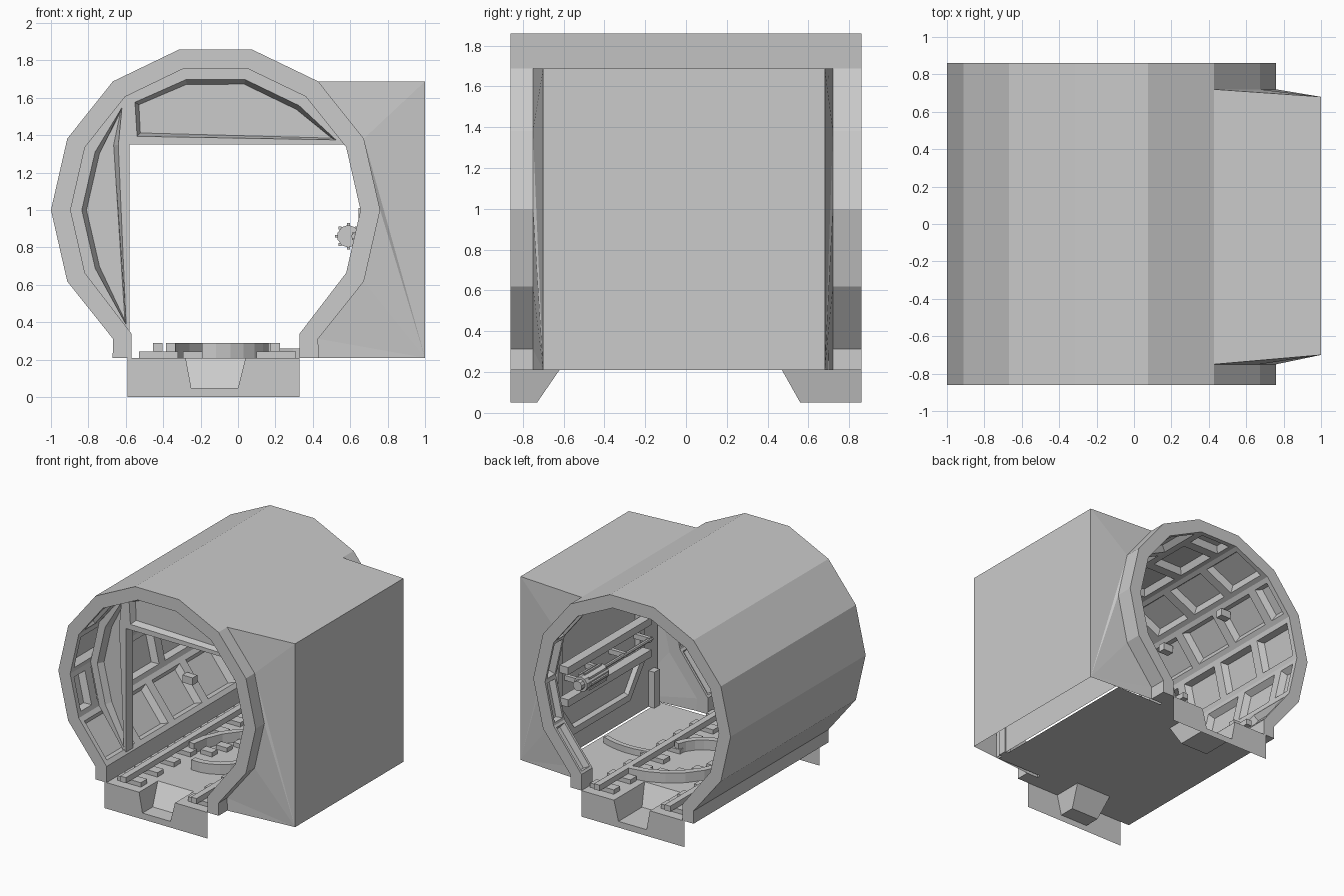
import bpy, bmesh, math
from mathutils import Vector

if "Cube" in bpy.data.objects:
    bpy.data.objects.remove(bpy.data.objects["Cube"])

CX, CZ, RO, RI, L = -0.12, 1.0, 0.88, 0.775, 0.86
FLOOR, Y0, Y1 = 0.21, -0.75, 0.72          # floor level, side room opening in y


def finish(bm, name):
    me = bpy.data.meshes.new(name)
    bm.to_mesh(me)
    bm.free()
    ob = bpy.data.objects.new(name, me)
    bpy.context.collection.objects.link(ob)
    return ob


def face(bm, pts):
    return bm.faces.new([bm.verts.new(p) for p in pts])


def box(name, x0, x1, y0, y1, z0, z1):
    bm = bmesh.new()
    bmesh.ops.create_cube(bm, size=1)
    for v in bm.verts:
        v.co = ((x0 + x1) / 2 + v.co.x * (x1 - x0), (y0 + y1) / 2 + v.co.y * (y1 - y0),
                (z0 + z1) / 2 + v.co.z * (z1 - z0))
    return finish(bm, name)


def plate(name, pts, y, depth):
    """Solid slab with an x-z outline, facing -y."""
    bm = bmesh.new()
    f = face(bm, [(x, y, z) for x, z in pts])
    f.normal_update()
    if f.normal.y > 0:
        f.normal_flip()
    ext = bmesh.ops.extrude_face_region(bm, geom=[f], use_keep_orig=True)['geom']
    bmesh.ops.translate(bm, vec=(0, depth, 0), verts=[g for g in ext if isinstance(g, bmesh.types.BMVert)])
    bmesh.ops.recalc_face_normals(bm, faces=bm.faces[:])
    return bm


def ring(r, k):
    a = k * math.tau / 14
    return (CX + r * math.cos(a), CZ + r * math.sin(a))


# Tunnel lining: outer and inner profiles running from right foot to left foot
outer = [(0.43, FLOOR)] + [ring(RO, k) for k in range(-2, 10)] + [(-0.67, FLOOR)]
inner = [(0.33, FLOOR), (0.33, 0.34)] + [ring(RI, k) for k in range(-1, 9)] + [(-0.57, 0.34), (-0.57, FLOOR)]
bm = bmesh.new()
cells = []
n = len(outer) - 1
for i in range(n):
    (ox0, oz0), (ox1, oz1) = outer[i], outer[i + 1]
    (ix0, iz0), (ix1, iz1) = inner[i], inner[i + 1]
    side = i < 5                              # facets open to the side room
    spans = [(-L, Y0), (Y1, L)] if side else [(-L, L)]
    for a, b in spans:
        face(bm, [(ox0, a, oz0), (ox0, b, oz0), (ox1, b, oz1), (ox1, a, oz1)])
        for y in (a, b):
            face(bm, [(ox0, y, oz0), (ox1, y, oz1), (ix1, y, iz1), (ix0, y, iz0)])
        if side:
            cuts = [a, b]
        elif i % 2:
            cuts = [-L, -0.43, 0, 0.43, L]
        else:
            cuts = [-L, -0.645, -0.215, 0.215, 0.645, L]
        for c, d in zip(cuts, cuts[1:]):
            f = face(bm, [(ix0, c, iz0), (ix1, c, iz1), (ix1, d, iz1), (ix0, d, iz0)])
            if 0 < i < n - 1:
                cells.append((f, d - c))
for i, (a, b) in enumerate([(outer[0], inner[0]), (outer[-1], inner[-1])]):
    for s, e in ([(-L, Y0), (Y1, L)] if i == 0 else [(-L, L)]):
        face(bm, [(a[0], s, a[1]), (a[0], e, a[1]), (b[0], e, b[1]), (b[0], s, b[1])])
face(bm, [(p[0], y, p[1]) for p, y in
          ((outer[5], Y0), (outer[5], Y1), (inner[5], Y1), (inner[5], Y0))])
# Coffers pressed into the lining
bm.normal_update()
for wide in (False, True):
    fs = [f for f, w in cells if (w > 0.2) == wide]
    t = 0.055 if wide else 0.028
    bmesh.ops.inset_individual(bm, faces=fs, thickness=t)
    bmesh.ops.inset_individual(bm, faces=fs, thickness=t * 0.6, depth=-0.05)
finish(bm, "tunnel_lining")

# Side room outer shell: tapered walls fan from the ring to the far edge
bm = bmesh.new()
prof = outer[:6]
top = prof[5][1]
for ya, yb in ((Y0, -0.70), (Y1, 0.68)):
    B, T = (1, yb, FLOOR), (1, yb, top)
    P = [(x, ya, z) for x, z in prof]
    for p, q in zip(P[:4], P[1:5]):
        face(bm, [p, B, q])
    face(bm, [P[4], B, T])
    face(bm, [P[4], T, P[5]])
face(bm, [(1, -.70, FLOOR), (1, .68, FLOOR), (1, .68, top), (1, -.70, top)])
face(bm, [(prof[5][0], Y0, top), (1, -.70, top), (1, .68, top), (prof[5][0], Y1, top)])
bmesh.ops.remove_doubles(bm, verts=bm.verts[:], dist=1e-4)
bmesh.ops.recalc_face_normals(bm, faces=bm.faces[:])
finish(bm, "side_room_shell")

# Inner room wall with a recessed eight-sided panel
bm = bmesh.new()
wx = 0.76
face(bm, [(wx, -.72, FLOOR), (wx, -.72, 1.65), (wx, .70, 1.65), (wx, .70, FLOOR)])
finish(bm, "inner_room_wall")
octo = [(-.5, .62), (-.32, .38), (.42, .38), (.6, .62), (.6, 1.25), (.42, 1.5), (-.32, 1.5), (-.5, 1.25)]
bm = bmesh.new()
f = face(bm, [(wx - 0.04, y, z) for y, z in octo])
f.normal_update()
if f.normal.x > 0:
    f.normal_flip()
bmesh.ops.inset_individual(bm, faces=[f], thickness=0.06)
bmesh.ops.inset_individual(bm, faces=[f], thickness=0.02, depth=-0.03)
for p, q in zip(octo, octo[1:] + octo[:1]):
    face(bm, [(wx - .04, *p), (wx - .04, *q), (wx, *q), (wx, *p)])
finish(bm, "wall_panel_frame")
box("room_post", .71, .77, -.68, -.61, FLOOR, .5)

# Bulkhead near the front: side and top segments with sunken panels
left = [(-.58, .33), (-.58, 1.35), ring(RI, 9 - 4)] + [ring(RI, k) for k in (6, 7, 8)]
upper = [(-.58, 1.35), (.578, 1.35)] + [ring(RI, k) for k in (2, 3, 4, 5)]
for name, pts in (("bulkhead_side", left), ("bulkhead_top", upper)):
    bm = plate(name, pts, -0.60, 0.09)
    f = min(bm.faces, key=lambda g: g.calc_center_median().y)
    bmesh.ops.inset_individual(bm, faces=[f], thickness=0.06)
    bmesh.ops.inset_individual(bm, faces=[f], thickness=0.025, depth=-0.05)
    finish(bm, name)

# Floor deck with a drain channel sunk at each end
bm = bmesh.new()
XA, XB, xa, xb = -.59, .33, (-.28, -.25), (.04, .0)


def flat(x0, x1, y0, y1, z=FLOOR):
    face(bm, [(x0, y0, z), (x1, y0, z), (x1, y1, z), (x0, y1, z)])


flat(XA, XB, -.62, .47)
flat(XB, .74, -.72, .70)
for ye, yb, yt in ((-L, -.73, -.62), (L, .56, .47)):
    lo, hi = min(ye, yt), max(ye, yt)
    flat(XA, xa[0], lo, hi)
    flat(xb[0], XB, lo, hi)
    flat(xa[1], xb[1], min(ye, yb), max(ye, yb), 0.05)
    for xt, xm in (xa, xb):
        face(bm, [(xt, ye, FLOOR), (xm, ye, .05), (xm, yb, .05), (xt, yt, FLOOR)])
    face(bm, [(xa[0], yt, FLOOR), (xb[0], yt, FLOOR), (xb[1], yb, .05), (xa[1], yb, .05)])
    # notched end plate
    face(bm, [(x, ye, z) for x, z in ((XA, FLOOR), (XA, 0), (XB, 0), (XB, FLOOR), (xb[0], FLOOR),
                                      (xb[1], .05), (xa[1], .05), (xa[0], FLOOR))])
finish(bm, "floor_deck")


# Rails: straight main pair and a curved branch into the room
def sweep(name, path, w, z0, z1):
    bm = bmesh.new()
    P = [Vector((*p, 0)) for p in path]
    rows = []
    for i, p in enumerate(P):
        d = (P[min(i + 1, len(P) - 1)] - P[max(i - 1, 0)]).normalized()
        s = Vector((-d.y, d.x, 0)) * w / 2
        rows.append([bm.verts.new((q.x, q.y, z)) for q, z in ((p - s, z0), (p + s, z0), (p + s, z1), (p - s, z1))])
    for a, b in zip(rows, rows[1:]):
        for k in range(4):
            bm.faces.new((a[k], a[(k + 1) % 4], b[(k + 1) % 4], b[k]))
    bm.faces.new(rows[0])
    bm.faces.new(rows[-1][::-1])
    bmesh.ops.recalc_face_normals(bm, faces=bm.faces[:])
    finish(bm, name)


def arc(cx, cy, r, a0, a1, k=6):
    return [(cx + r * math.cos(math.radians(a0 + (a1 - a0) * i / k)),
             cy + r * math.sin(math.radians(a0 + (a1 - a0) * i / k))) for i in range(k + 1)]


for j, x in enumerate((-.43, .20)):
    sweep(f"main_rail_{j}", [(x, -.85), (x, .85)], .05, FLOOR + .035, .29)
    for i in range(8):
        y = -.74 + i * .211
        box(f"sleeper_{j}_{i}", x - .10, x + .11, y - .04, y + .04, FLOOR, FLOOR + .035)
sweep("branch_rail_outer", arc(.2, -.1, .56, 178, 92), .05, FLOOR, .29)
sweep("branch_rail_inner", arc(-.15, 0, .3, -98, -15), .05, FLOOR, .29)
sweep("room_rail", arc(.43, -.5, .62, 110, 68), .04, FLOOR, .26)
for i, (x, y) in enumerate(arc(.2, -.1, .45, 170, 100, 4)):
    box(f"branch_sleeper_{i}", x - .05, x + .05, y - .035, y + .035, FLOOR, FLOOR + .035)


# Drive motor, rod and brackets along the room wall
def cyl(name, x, z, r, y0, y1, sides=8):
    bpy.ops.mesh.primitive_cylinder_add(vertices=sides, radius=r, depth=y1 - y0, location=(x, (y0 + y1) / 2, z),
                                        rotation=(math.pi / 2, 0, 0))
    bpy.context.object.name = name


cyl("motor_body", .59, .86, .06, .22, .50, 10)
cyl("motor_cap", .59, .86, .04, .50, .54, 10)
cyl("drive_rod", .62, .86, .015, -.45, .22)
for i in range(8):
    a = i * math.pi / 4
    x, z = .59 + .063 * math.cos(a), .86 + .063 * math.sin(a)
    box(f"motor_fin_{i}", x - .008, x + .008, .24, .46, z - .008, z + .008)
for i, y in enumerate((-.42, -.1, .2, .46)):
    box(f"rod_bracket_{i}", .61, .75, y - .015, y + .015, .84, .88)
for i, z in enumerate((.72, .98)):
    box(f"wall_beam_{i}", .645, .72, -.48, .58, z - .03, z + .03)

# Small wall lamps on the lining
for i, (x, y, z) in enumerate(((-.62, .3, 1.53), (-.62, -.38, 1.53), (-.68, .38, .54))):
    box(f"wall_lamp_{i}", x - .06, x + .03, y - .03, y + .03, z - .03, z + .03)
